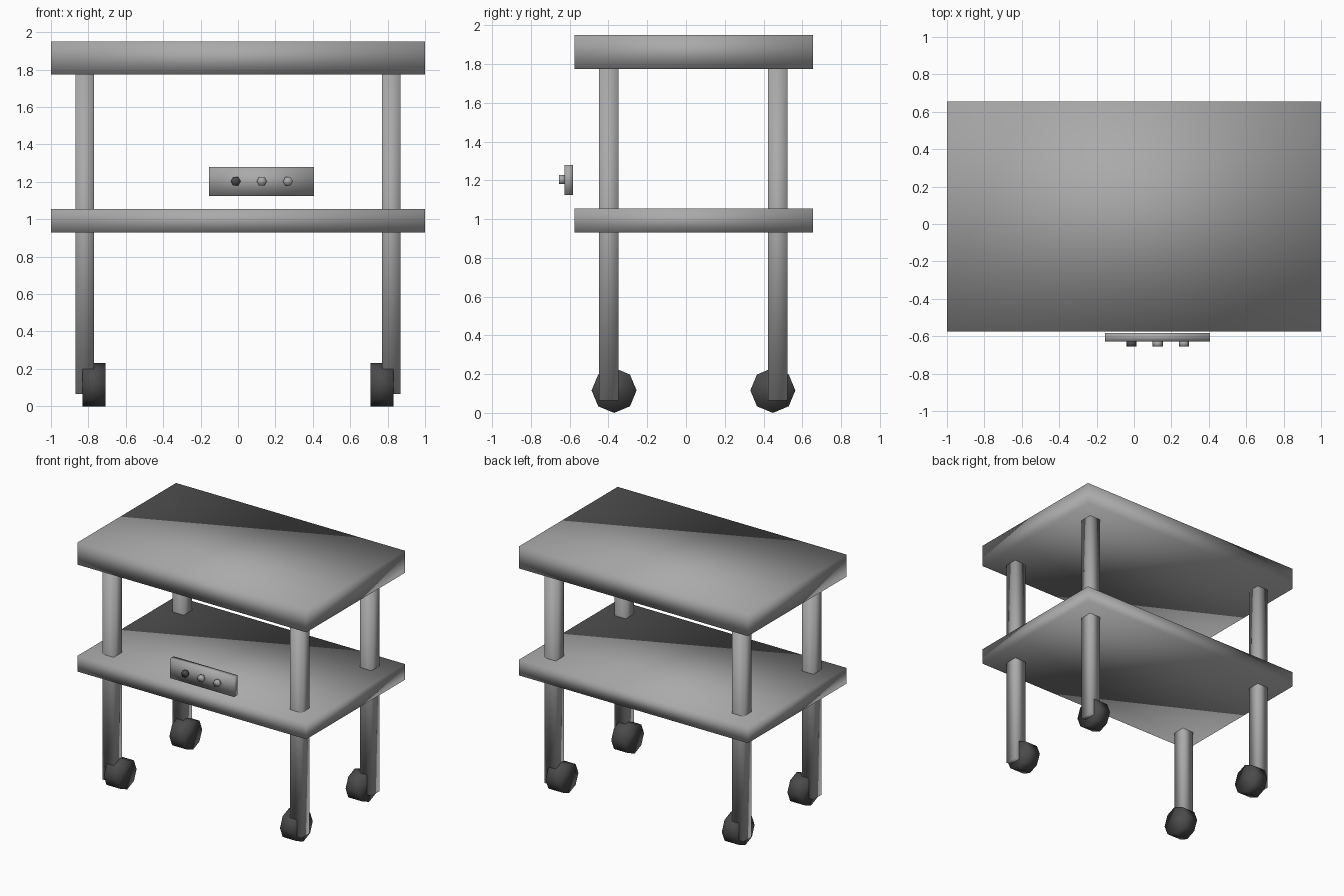
import bpy
import math

cube = bpy.data.objects.get("Cube")
if cube:
    bpy.data.objects.remove(cube, do_unlink=True)


def material(name, value):
    mat = bpy.data.materials.new(name)
    mat.use_nodes = True
    colour = (value, value, value, 1)
    mat.diffuse_color = colour
    mat.node_tree.nodes["Principled BSDF"].inputs["Base Color"].default_value = colour
    return mat


grey = material("metal grey", 0.4)
dark = material("rubber dark grey", 0.07)


def finish(name, mat):
    # Fully smooth shading gives every part its soft, rounded look
    obj = bpy.context.object
    obj.name = name
    bpy.ops.object.transform_apply(location=False, rotation=True, scale=True)
    obj.data.materials.append(mat)
    bpy.ops.object.shade_smooth()
    return obj


def box(name, low, high, mat):
    centre = [(a + b) / 2 for a, b in zip(low, high)]
    bpy.ops.mesh.primitive_cube_add(size=1, location=centre)
    bpy.context.object.scale = [b - a for a, b in zip(low, high)]
    return finish(name, mat)


def cylinder(name, sides, radius, depth, centre, rotation, mat):
    bpy.ops.mesh.primitive_cylinder_add(vertices=sides, radius=radius, depth=depth,
                                        location=centre, rotation=rotation)
    return finish(name, mat)


# Table top and middle shelf
box("table_top", (-1, -0.575, 1.775), (1, 0.655, 1.95), grey)
box("shelf", (-1, -0.575, 0.93), (1, 0.655, 1.055), grey)

# Four legs, each with an octagonal wheel set inwards
for side, sx in (("right", -1), ("left", 1)):
    for end, leg_y, wheel_y in (("front", -0.399, -0.371), ("back", 0.474, 0.448)):
        x = sx * 0.82
        box(f"{end}_{side}_leg", (x - 0.049, leg_y - 0.05, 0.065),
            (x + 0.049, leg_y + 0.05, 1.78), grey)
        cylinder(f"{end}_{side}_wheel", 8, 0.116, 0.124, (sx * 0.77, wheel_y, 0.116),
                 (0, math.pi / 2, 0), dark)

# Control panel with three hexagonal buttons
box("control_panel", (-0.155, -0.628, 1.125), (0.406, -0.583, 1.28), grey)
for i, mat in enumerate((dark, grey, grey)):
    cylinder(f"button_{i + 1}", 6, 0.027, 0.03, (-0.013 + 0.14 * i, -0.64, 1.203),
             (math.pi / 2, math.pi / 6, 0), mat)
